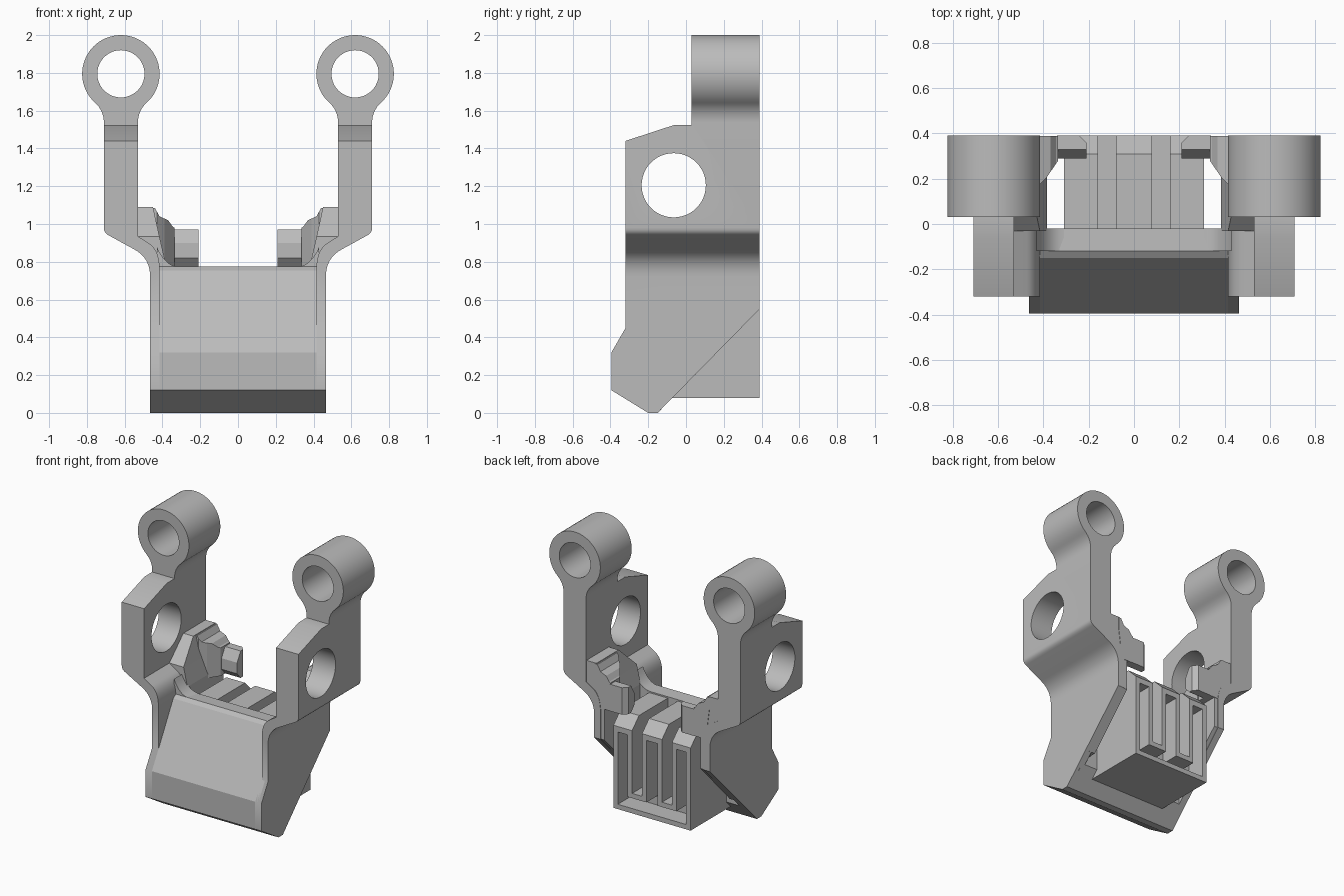
import bpy, bmesh, math
from mathutils import Vector

if "Cube" in bpy.data.objects:
    bpy.data.objects.remove(bpy.data.objects["Cube"])

grey = bpy.data.materials.new("plain grey")
grey.diffuse_color = (0.5, 0.5, 0.5, 1)
grey.use_nodes = True
grey.node_tree.nodes["Principled BSDF"].inputs["Base Color"].default_value = grey.diffuse_color


def prism(name, pts, lo, hi, axis):
    """Extrude a 2D outline along an axis: x takes (y,z), y takes (x,z), z takes (x,y)."""
    place = {"x": lambda a, b, t: (t, a, b),
             "y": lambda a, b, t: (a, t, b),
             "z": lambda a, b, t: (a, b, t)}[axis]
    bm = bmesh.new()
    low = [bm.verts.new(place(a, b, lo)) for a, b in pts]
    high = [bm.verts.new(place(a, b, hi)) for a, b in pts]
    bm.faces.new(low)
    bm.faces.new(high)
    for i in range(len(pts)):
        j = (i + 1) % len(pts)
        bm.faces.new((low[i], low[j], high[j], high[i]))
    bmesh.ops.recalc_face_normals(bm, faces=bm.faces)
    me = bpy.data.meshes.new(name)
    bm.to_mesh(me)
    bm.free()
    ob = bpy.data.objects.new(name, me)
    bpy.context.collection.objects.link(ob)
    me.materials.append(grey)
    return ob


def box(name, x, y, z):
    return prism(name, [(x[0], y[0]), (x[1], y[0]), (x[1], y[1]), (x[0], y[1])], z[0], z[1], "z")


def arc(c, r, a0, a1, n):
    return [(c[0] + r * math.cos(math.radians(a0 + (a1 - a0) * i / n)),
             c[1] + r * math.sin(math.radians(a0 + (a1 - a0) * i / n))) for i in range(n + 1)]


def curve(p, q, r, n=10):
    """Quadratic bend from p to r with control point q."""
    p, q, r = Vector(p), Vector(q), Vector(r)
    return [tuple(p * (1 - t) ** 2 + q * 2 * t * (1 - t) + r * t * t)
            for t in (i / n for i in range(n + 1))]


def select(ob):
    bpy.ops.object.select_all(action="DESELECT")
    ob.select_set(True)
    bpy.context.view_layer.objects.active = ob


def combine(ob, tool, op):
    m = ob.modifiers.new("cut", "BOOLEAN")
    m.operation, m.solver, m.object = op, "EXACT", tool
    select(ob)
    bpy.ops.object.modifier_apply(modifier=m.name)
    bpy.data.objects.remove(tool)


def smooth(ob):
    select(ob)
    bpy.ops.object.shade_smooth_by_angle(angle=math.radians(30))


def flip(pts, s):
    return [(s * a, b) for a, b in pts]


# Side outline shared by the arms
side = [(-0.395, 0.12), (-0.2, 0), (-0.15, 0), (0.39, 0.55), (0.39, 2.1), (0.03, 2.1),
        (0.03, 1.525), (-0.06, 1.525), (-0.32, 1.44), (-0.32, 0.45), (-0.395, 0.32)]

# Front outline of one arm: side wall, bend, upright, fillets and eye
R, r, cx, cz = 0.14, 0.205, 0.62, 1.795
dz = math.sqrt((R + r) ** 2 - (0.09 + R) ** 2)
fa = math.degrees(math.atan2(dz, 0.09 + R))
arm_pts = [(0.465, -0.1)] + curve((0.465, 0.72), (0.465, 0.82), (0.55, 0.866))
arm_pts += curve((0.685, 0.94), (0.71, 0.953), (0.71, 0.98), 4)
arm_pts += arc((0.71 + R, cz - dz), R, 180, 180 - fa, 8)
arm_pts += arc((cx, cz), r, -fa, 180 + fa, 48)[1:-1]
arm_pts += arc((0.53 - R, cz - dz), R, fa, 0, 8)
arm_pts += [(0.53, 0.935)] + curve((0.475, 0.9), (0.415, 0.865), (0.415, 0.76)) + [(0.415, -0.1)]

# Inner rib on the rear half of each wall
rib_pts = [(0.56, 1.09), (0.45, 1.09), (0.415, 0.93), (0.385, 0.8), (0.385, 0.2),
           (0.44, 0.2), (0.44, 0.8), (0.56, 0.93)]
rib_side = [(-0.03, 0.12), (0.385, 0.55), (0.385, 1.2), (0.13, 1.09), (-0.03, 0.935)]
rib_side[2:3] = [(0.385, 1.09)]

# Snap clip: bent web in plan, its front outline, and the hook nose section
web_plan = [(0.43, 0.16), (0.39, 0.2), (0.335, 0.28), (0.335, 0.388), (0.46, 0.388), (0.46, 0.16)]
web_front = [(0.32, 0.775), (0.32, 0.97), (0.345, 0.985), (0.37, 1.02), (0.415, 1.04), (0.44, 1.085),
             (0.47, 1.085), (0.43, 0.775)]
nose = [(0.39, 0.97), (0.33, 0.97), (0.29, 0.90), (0.29, 0.82), (0.33, 0.775), (0.39, 0.775)]

for s, tag in ((1, "right"), (-1, "left")):
    arm = prism(tag + "_arm", flip(arm_pts, s), -0.5, 0.39, "y")
    combine(arm, prism("side_tool", side, -1, 1, "x"), "INTERSECT")
    combine(arm, prism("eye_tool", arc((s * cx, cz), 0.125, 0, 352.5, 47), -1, 1, "y"), "DIFFERENCE")
    combine(arm, prism("hole_tool", arc((-0.065, 1.205), 0.17, 0, 352.5, 47), -1, 1, "x"), "DIFFERENCE")
    smooth(arm)

    rib = prism(tag + "_inner_rib", flip(rib_pts, s), -0.1, 0.5, "y")
    combine(rib, prism("rib_tool", rib_side, -1, 1, "x"), "INTERSECT")

    web = prism(tag + "_clip_web", flip(web_plan, s), 0.7, 1.2, "z")
    combine(web, prism("web_tool", flip(web_front, s), -1, 1, "y"), "INTERSECT")
    hook = prism(tag + "_clip_hook", nose, min(s * 0.21, s * 0.34), max(s * 0.21, s * 0.34), "x")
    corner = [(s * 0.2, 0.35), (s * 0.2, 0.4), (s * 0.25, 0.4)]
    combine(hook, prism("corner_tool", corner, 0, 2, "z"), "DIFFERENCE")

# Sloped front panel between the walls
panel = [(-0.395, 0.12), (-0.2, 0), (-0.15, 0), (-0.02, 0.132), (-0.02, 0.77),
         (-0.12, 0.775), (-0.15, 0.755), (-0.32, 0.45), (-0.395, 0.32)]
prism("front_panel", panel, -0.44, 0.44, "x")

# Small fillets where the panel top meets the walls
for s in (1, -1):
    pts = [(0.43, 0.76)] + curve((0.43, 0.88), (0.385, 0.775), (0.31, 0.772), 8)
    smooth(prism("panel_fillet", flip(pts, s), -0.12, -0.02, "y"))

# Rear block: hollow fins with two U-shaped channels between them
block = prism("rear_block", [(-0.075, 0.08), (0.39, 0.08), (0.39, 0.68), (0.31, 0.76), (-0.075, 0.76)],
              -0.31, 0.31, "x")
for s in (1, -1):
    x = sorted((s * 0.08, s * 0.16))
    combine(block, box("channel_tool", x, (-0.02, 0.5), (0.225, 0.9)), "DIFFERENCE")
for x in ((-0.275, -0.195), (-0.045, 0.045), (0.195, 0.275)):
    combine(block, box("pocket_tool", x, (0.25, 0.5), (0.115, 0.64)), "DIFFERENCE")
combine(block, box("base_tool", (-0.275, 0.275), (0.25, 0.5), (0.115, 0.19)), "DIFFERENCE")
